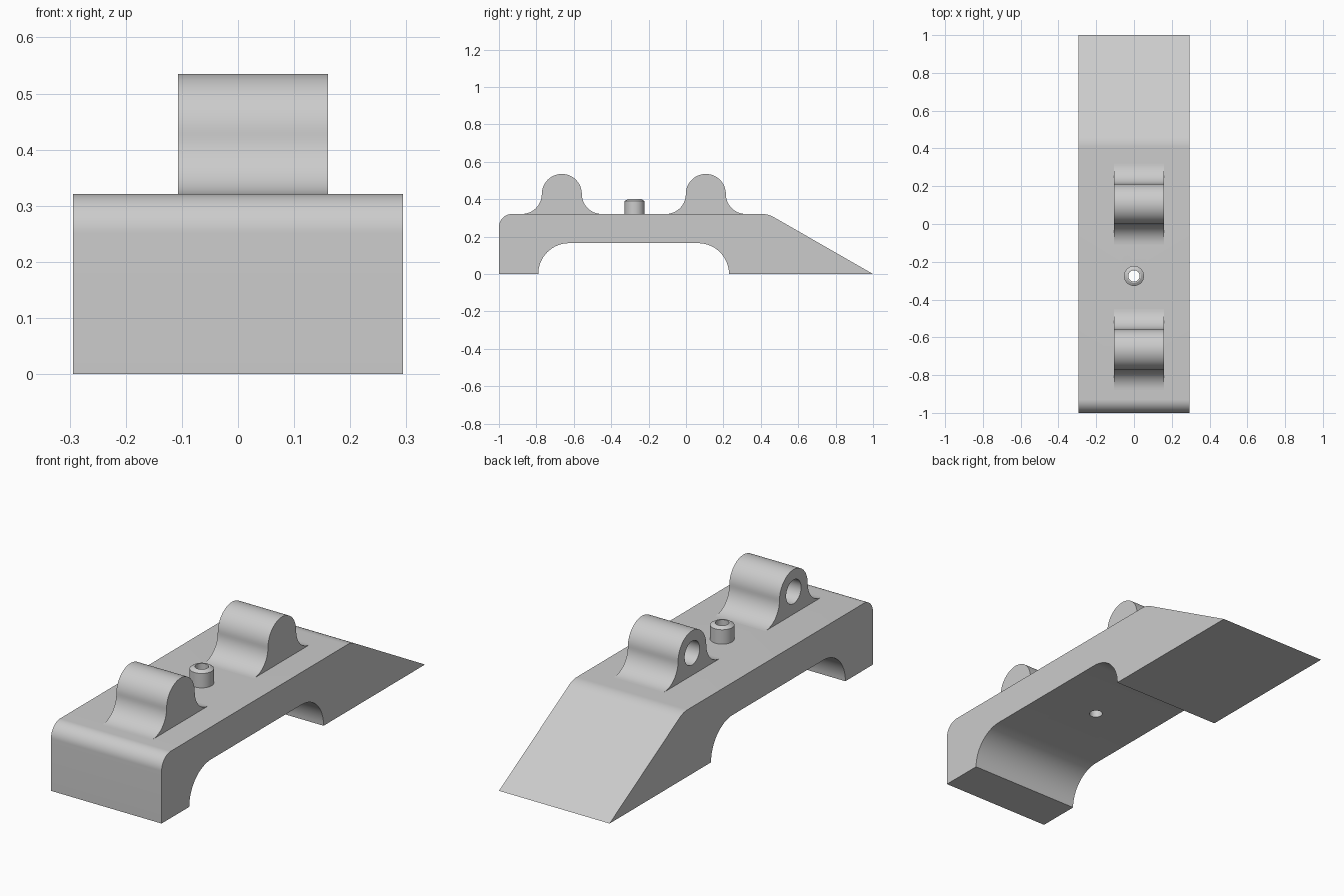
import bpy, bmesh, math

if "Cube" in bpy.data.objects:
    bpy.data.objects.remove(bpy.data.objects["Cube"])

grey = bpy.data.materials.new("plain_grey")
grey.diffuse_color = (0.6, 0.6, 0.6, 1)
grey.use_nodes = True
grey.node_tree.nodes["Principled BSDF"].inputs["Base Color"].default_value = grey.diffuse_color


def arc(cy, cz, r, a0, a1, n=16):
    """Points along a circular arc in the YZ plane, angles in degrees."""
    angles = [math.radians(a0 + (a1 - a0) * i / n) for i in range(n + 1)]
    return [(cy + r * math.cos(a), cz + r * math.sin(a)) for a in angles]


def make_object(name, bm):
    bmesh.ops.recalc_face_normals(bm, faces=bm.faces)
    mesh = bpy.data.meshes.new(name)
    bm.to_mesh(mesh)
    bm.free()
    mesh.materials.append(grey)
    obj = bpy.data.objects.new(name, mesh)
    bpy.context.collection.objects.link(obj)
    return obj


def extrude_profile(name, points, x0, x1):
    bm = bmesh.new()
    face = bm.faces.new([bm.verts.new((x0, y, z)) for y, z in points])
    new = bmesh.ops.extrude_face_region(bm, geom=[face])["geom"]
    verts = [v for v in new if isinstance(v, bmesh.types.BMVert)]
    bmesh.ops.translate(bm, vec=(x1 - x0, 0, 0), verts=verts)
    return make_object(name, bm)


def lathe(name, profile, location, steps=48):
    """Revolve a closed radius/height outline around z."""
    bm = bmesh.new()
    rings = []
    for i in range(steps):
        a = 2 * math.pi * i / steps
        rings.append([bm.verts.new((location[0] + r * math.cos(a),
                                    location[1] + r * math.sin(a), z)) for r, z in profile])
    n = len(profile)
    for i in range(steps):
        a, b = rings[i], rings[(i + 1) % steps]
        for j in range(n):
            k = (j + 1) % n
            bm.faces.new((a[j], b[j], b[k], a[k]))
    return make_object(name, bm)


def cut(target, cutter):
    mod = target.modifiers.new("hole", 'BOOLEAN')
    mod.operation = 'DIFFERENCE'
    mod.solver = 'EXACT'
    mod.object = cutter
    bpy.context.view_layer.objects.active = target
    bpy.ops.object.modifier_apply(modifier=mod.name)
    bpy.data.objects.remove(cutter)


def circle_yz(cy, cz, r):
    return arc(cy, cz, r, 0, 360, 48)[:-1]


TOP = 0.321
PIN_Y = -0.275
HOLE_R = 0.03

# Body: rounded front, sloped back, arched underside
slope = math.degrees(math.atan2(TOP, 0.56))
blend_r = 0.12
blend_y = 0.44 - blend_r * math.tan(math.radians(slope / 2))
outline = [(-1, 0)]
outline += arc(-0.93, TOP - 0.07, 0.07, 180, 90)
outline += arc(blend_y, TOP - blend_r, blend_r, 90, 90 - slope, 8)
outline += [(1, 0), (0.23, 0)]
outline += arc(0.065, 0, 0.165, 0, 90)[1:]
outline += arc(-0.625, 0, 0.165, 90, 180)
body = extrude_profile("body", outline, -0.294, 0.294)

# Vertical hole through the body below the pin
bm = bmesh.new()
bmesh.ops.create_cone(bm, cap_ends=True, segments=48, radius1=HOLE_R, radius2=HOLE_R, depth=0.6)
bmesh.ops.translate(bm, vec=(0, PIN_Y, 0.3), verts=bm.verts)
cut(body, make_object("hole_cutter", bm))

# Hollow pin with a bevelled rim
pin = lathe("hollow_pin", [(0.053, TOP), (0.053, 0.39), (0.037, 0.4),
                           (HOLE_R, 0.4), (HOLE_R, TOP)], (0, PIN_Y))

# Two filleted lugs, each with a blind hole on the left side
parts = [body, pin]
R, AXIS_Z = 0.107, 0.428
for name, cy in (("front_lug", -0.664), ("rear_lug", 0.106)):
    pts = [(cy + 2 * R, 0.3)]
    pts += arc(cy + 2 * R, AXIS_Z, R, 270, 180)
    pts += arc(cy, AXIS_Z, R, 0, 180, 32)[1:]
    pts += arc(cy - 2 * R, AXIS_Z, R, 0, -90)[1:]
    pts += [(cy - 2 * R, 0.3)]
    lug = extrude_profile(name, pts, -0.107, 0.16)
    cut(lug, extrude_profile("bore_cutter", circle_yz(cy, AXIS_Z, 0.057), -0.2, 0.09))
    parts.append(lug)

# Smooth curves, crisp edges
bpy.ops.object.select_all(action='DESELECT')
for obj in parts:
    obj.select_set(True)
bpy.context.view_layer.objects.active = body
bpy.ops.object.shade_smooth_by_angle(angle=math.radians(25))
